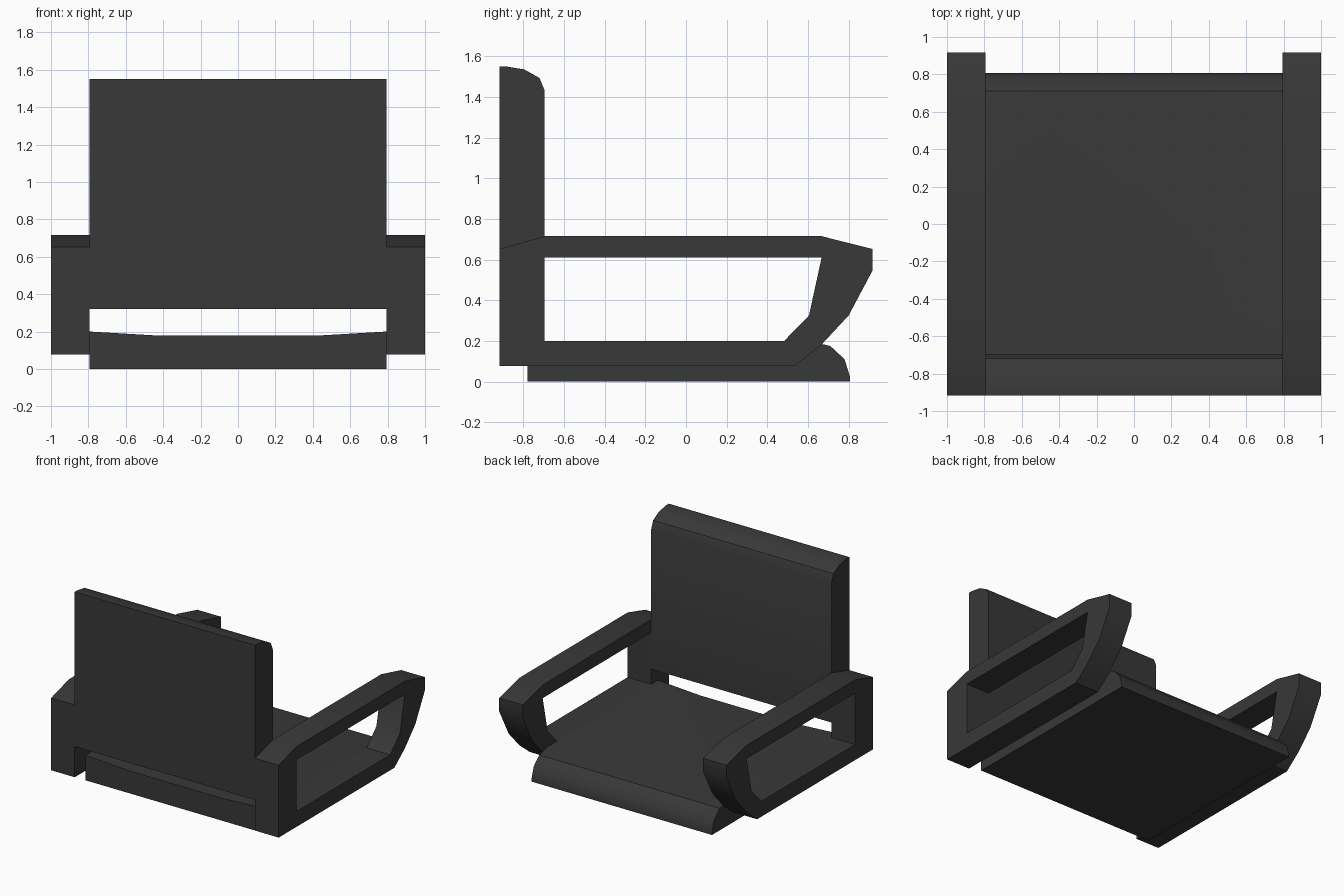
import bpy, bmesh, math

if "Cube" in bpy.data.objects:
    bpy.data.objects.remove(bpy.data.objects["Cube"])

# One dark upholstery colour
dark = bpy.data.materials.new("charcoal")
dark.diffuse_color = (0.04, 0.04, 0.04, 1)
dark.use_nodes = True
dark.node_tree.nodes["Principled BSDF"].inputs["Base Color"].default_value = dark.diffuse_color


def finish(bm, name):
    """Turn a bmesh into a named, coloured object with sharp edges kept."""
    bmesh.ops.recalc_face_normals(bm, faces=bm.faces)
    mesh = bpy.data.meshes.new(name)
    bm.to_mesh(mesh)
    bm.free()
    mesh.materials.append(dark)
    obj = bpy.data.objects.new(name, mesh)
    bpy.context.collection.objects.link(obj)
    bpy.ops.object.select_all(action='DESELECT')
    obj.select_set(True)
    bpy.context.view_layer.objects.active = obj
    bpy.ops.object.shade_smooth_by_angle(angle=math.radians(35))
    return obj


def slab(name, loops, x0, x1):
    """Extrude a (y, z) profile, optionally with holes, from x0 to x1."""
    bm = bmesh.new()
    edges = []
    for loop in loops:
        vs = [bm.verts.new((x0, y, z)) for y, z in loop]
        edges += [bm.edges.new((a, b)) for a, b in zip(vs, vs[1:] + vs[:1])]
    bmesh.ops.triangle_fill(bm, edges=edges, use_beauty=True, normal=(1, 0, 0))
    out = bmesh.ops.extrude_face_region(bm, geom=bm.faces[:], use_keep_orig=True)
    moved = [g for g in out["geom"] if isinstance(g, bmesh.types.BMVert)]
    bmesh.ops.translate(bm, verts=moved, vec=(x1 - x0, 0, 0))
    return finish(bm, name)


# Looped armrest frames, one mirrored to the other side
outer = [(-.917, .077), (.535, .077), (.665, .18), (.80, .325), (.917, .545),
         (.917, .652), (.667, .715), (-.695, .715), (-.917, .652)]
hole = [(-.695, .20), (.483, .20), (.605, .325), (.667, .61), (-.695, .61)]
arms = slab("armrests", [outer, hole], .793, 1.0)
arms.modifiers.new("mirror", 'MIRROR')

# Backrest with rounded top front edge
slab("backrest", [[(-.917, .32), (-.695, .32), (-.695, 1.43), (-.72, 1.493),
                   (-.795, 1.535), (-.885, 1.55), (-.917, 1.55)]], -.793, .793)

# Seat cushion: side profile lofted across, dipping in the middle
profile = [(-.78, 0), (-.78, .2), (.60, .2), (.71, .175), (.78, .11),
           (.806, .025), (.806, 0)]
bm = bmesh.new()
rows = []
for x, top in ((-.793, .2), (-.42, .178), (.42, .178), (.793, .2)):
    rows.append([bm.verts.new((x, y, min(z, top))) for y, z in profile])
n = len(profile)
for a, b in zip(rows, rows[1:]):
    for i in range(n):
        j = (i + 1) % n
        bm.faces.new((a[i], a[j], b[j], b[i]))
bm.faces.new(rows[0])
bm.faces.new(rows[-1])
finish(bm, "seat")
